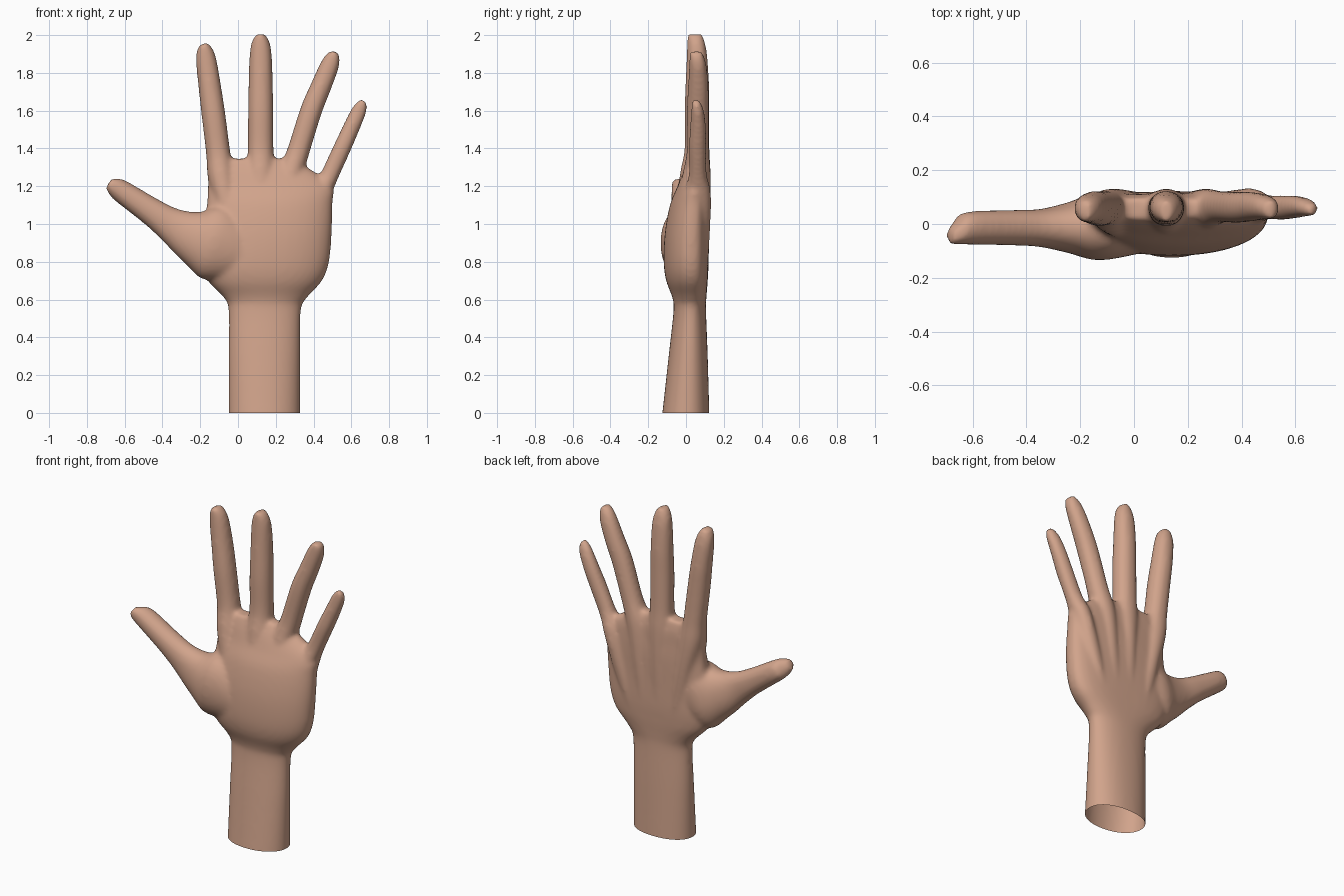
import bpy, bmesh, math

if "Cube" in bpy.data.objects:
    bpy.data.objects.remove(bpy.data.objects["Cube"])

bm = bmesh.new()
SIDES, STEPS = 40, 5


def spline(a, b, c, d, t):
    return 0.5 * (2*b + (c - a)*t + (2*a - 5*b + 4*c - d)*t*t + (3*b - a - 3*c + d)*t**3)


def power(v, e):
    return math.copysign(abs(v) ** (2 / e), v)


def mix(a, b, t):
    return [p + (q - p) * t for p, q in zip(a, b)]


def loft(sections, level=False):
    """Closed tube through sections of x, z, half width, front y, back y."""
    n = len(sections)
    rows = []
    for i in range(n - 1):
        pts = [sections[max(0, min(n - 1, i + k))] for k in (-1, 0, 1, 2)]
        rows += [[spline(*v, s / STEPS) for v in zip(*pts)] for s in range(STEPS)]
    rows.append(list(sections[-1]))
    rings = []
    for i, (x, z, hw, y0, y1) in enumerate(rows):
        p, q = rows[max(i - 1, 0)], rows[min(i + 1, len(rows) - 1)]
        m = math.hypot(q[0] - p[0], q[1] - p[1])
        wx, wz = (1, 0) if level else ((q[1] - p[1]) / m, (p[0] - q[0]) / m)
        # the back of the palm is squarer than the rest
        e = 2.2 + 0.7 * min(1, max(0, (z - .55) / .15, 0)) if level else 2.2
        yc = y0 + (y1 - y0) * (0.5 + 0.1 * (e - 2))
        ring = []
        for k in range(SIDES):
            c, s = math.cos(math.tau * k / SIDES), math.sin(math.tau * k / SIDES)
            ee = e if s > 0 else 2.1
            w = hw * power(c, ee)
            y = yc + power(s, ee) * ((y1 - yc) if s > 0 else (yc - y0))
            ring.append(bm.verts.new((x + wx * w, y, z + wz * w)))
        rings.append(ring)
    for r, t in zip(rings, rings[1:]):
        for k in range(SIDES):
            j = (k + 1) % SIDES
            bm.faces.new((r[k], r[j], t[j], t[k]))
    bm.faces.new(rings[0][::-1])
    bm.faces.new(rings[-1])


def finger(bone, knuckle, joint, tip, hw, front, back):
    """Bone inside the palm, knuckle, slim root, joint, then a rounded tip."""
    s = [(*bone, .05, -.03, .115),
         (*mix(bone, knuckle, .6), .06, -.055, .13),
         (*knuckle, hw * 1.12, front - .025, .131),
         (*mix(knuckle, joint, .4), hw * 1.02, front, back + .002)]
    for t, w in ((0, 1), (.4, .95), (.75, .87), (.91, .68), (1, .34)):
        s.append((*mix(joint, tip, t), hw * w, front + .016 * t, back - .035 * t ** 4))
    loft(s)


# Wrist and palm: height, left, right, front, back
palm = [(-.06, -.05, .33, -.132, .125), (.3, -.05, .33, -.092, .115),
        (.54, -.05, .333, -.066, .106), (.61, -.075, .365, -.072, .108),
        (.7, -.16, .445, -.105, .115), (.8, -.2, .482, -.118, .12),
        (.95, -.19, .496, -.112, .12), (1.1, -.165, .5, -.085, .12),
        (1.2, -.16, .5, -.045, .115), (1.28, -.155, .4, -.015, .11),
        (1.345, -.14, .28, .015, .095)]
loft([((a + b) / 2, z, (b - a) / 2, f, k) for z, a, b, f, k in palm], level=True)

# Index, middle, ring and little fingers
finger((.02, .72), (-.088, 1.24), (-.13, 1.58), (-.18, 1.955), .063, -.008, .122)
finger((.12, .72), (.12, 1.26), (.12, 1.6), (.12, 2.005), .067, -.008, .122)
finger((.21, .72), (.277, 1.25), (.387, 1.6), (.515, 1.912), .058, .004, .12)
finger((.31, .76), (.445, 1.17), (.555, 1.41), (.665, 1.654), .047, .015, .107)

# Thumb with its fleshy base
loft([(.02, .85, .15, -.11, .09), (-.13, .9, .2, -.135, .115),
      (-.24, .935, .142, -.108, .08), (-.345, .99, .097, -.086, .056),
      (-.45, 1.06, .075, -.08, .052), (-.62, 1.175, .06, -.077, .045),
      (-.66, 1.2, .047, -.077, .01), (-.685, 1.216, .028, -.075, -.02)])

bmesh.ops.recalc_face_normals(bm, faces=bm.faces)
mesh = bpy.data.meshes.new("hand")
bm.to_mesh(mesh)
bm.free()
hand = bpy.data.objects.new("hand", mesh)
bpy.context.collection.objects.link(hand)
bpy.context.view_layer.objects.active = hand
hand.select_set(True)

# Fuse the parts into one skin and soften the joins
fuse = hand.modifiers.new("fuse", 'REMESH')
fuse.mode = 'VOXEL'
fuse.voxel_size = 0.012
soft = hand.modifiers.new("soften", 'SMOOTH')
soft.factor = 0.5
soft.iterations = 10
for name in ("fuse", "soften"):
    bpy.ops.object.modifier_apply(modifier=name)

# Cut the wrist open at the ground
bm = bmesh.new()
bm.from_mesh(hand.data)
bmesh.ops.bisect_plane(bm, geom=bm.verts[:] + bm.edges[:] + bm.faces[:],
                       plane_co=(0, 0, 0), plane_no=(0, 0, 1), clear_inner=True)
bm.to_mesh(hand.data)
bm.free()

skin = bpy.data.materials.new("skin")
skin.diffuse_color = (0.64, 0.37, 0.26, 1)
skin.use_nodes = True
skin.node_tree.nodes["Principled BSDF"].inputs["Base Color"].default_value = skin.diffuse_color
hand.data.materials.clear()
hand.data.materials.append(skin)
bpy.ops.object.shade_smooth()
